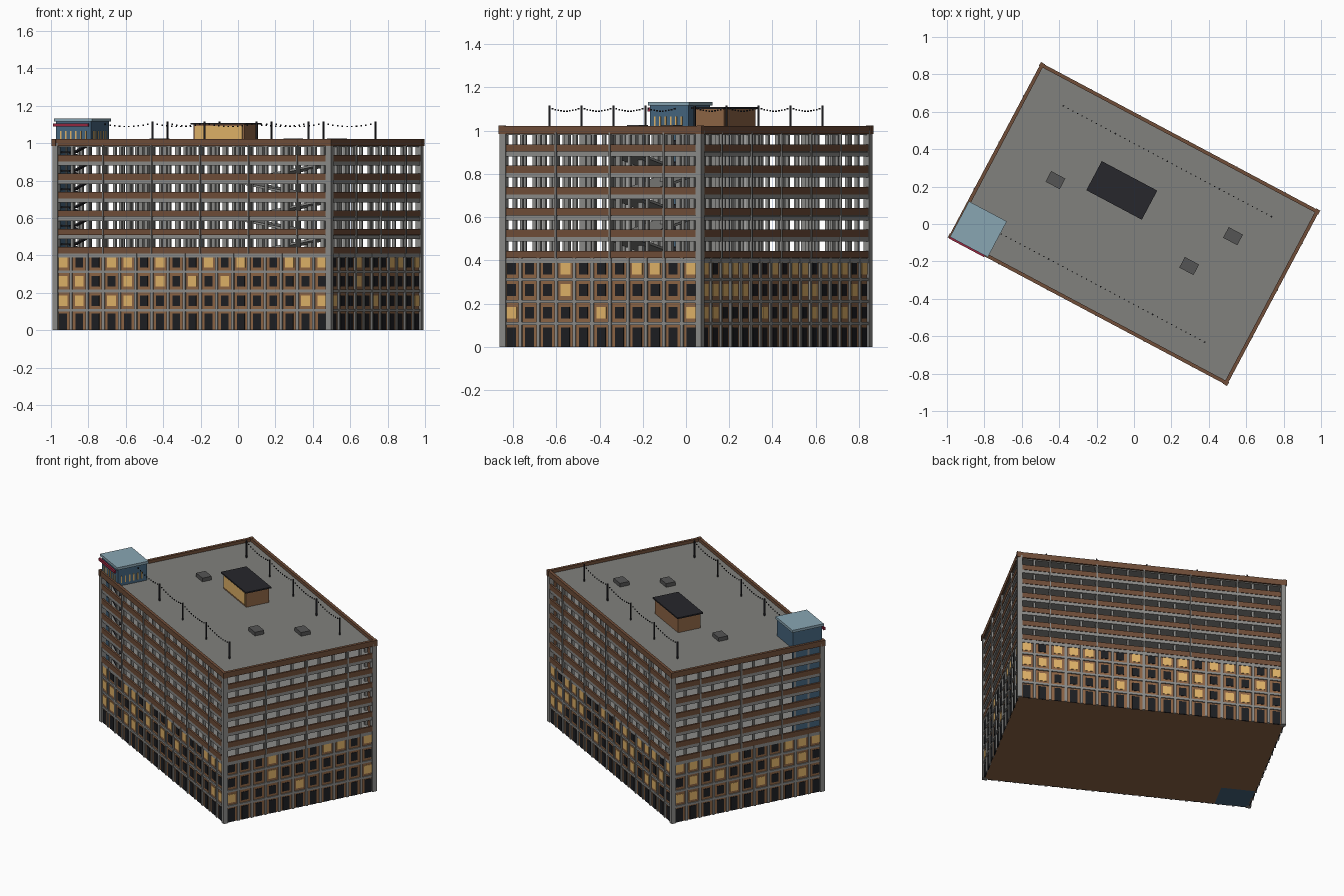
import bpy, bmesh, math, random
from mathutils import Matrix, Vector

if "Cube" in bpy.data.objects:
    bpy.data.objects.remove(bpy.data.objects["Cube"])

random.seed(4)
ROT = Matrix.Rotation(math.radians(-28), 4, 'Z')
HU, HV = 0.832, 0.517            # half size of the main body
NU, NV = 17, 11                  # window bays on long / short sides
BASE, STEP, LEVELS = 0.41, 0.0985, 6


def mat(name, c):
    m = bpy.data.materials.new(name)
    m.diffuse_color = (*c, 1)
    m.use_nodes = True
    m.node_tree.nodes["Principled BSDF"].inputs["Base Color"].default_value = m.diffuse_color
    return m


BRICK = mat("brick", (0.27, 0.13, 0.06))
BROWN = mat("spandrel_brown", (0.16, 0.075, 0.04))
CONC = mat("concrete", (0.26, 0.26, 0.25))
DECK = mat("roof_grey", (0.22, 0.22, 0.205))
DARK = mat("dark_glass", (0.012, 0.013, 0.016))
LIT = mat("lit_glass", (0.75, 0.45, 0.14))
BLUE = mat("blue_glass", (0.06, 0.13, 0.21))
PALE = mat("pale_blue", (0.25, 0.38, 0.45))
RED = mat("red", (0.3, 0.02, 0.05))
BLACK = mat("black_metal", (0.02, 0.02, 0.025))


class Part:
    """Collects boxes into one object, in the building's own turned frame."""
    def __init__(self, name, material):
        self.name, self.material, self.bm = name, material, bmesh.new()

    def box(self, x0, x1, y0, y1, z0, z1, tilt=0):
        m = (Matrix.Translation(((x0 + x1) / 2, (y0 + y1) / 2, (z0 + z1) / 2))
             @ Matrix.Rotation(tilt, 4, 'Y')
             @ Matrix.Diagonal((abs(x1 - x0), abs(y1 - y0), abs(z1 - z0), 1)))
        bmesh.ops.create_cube(self.bm, size=1, matrix=m)

    def done(self):
        me = bpy.data.meshes.new(self.name)
        self.bm.transform(ROT)
        self.bm.to_mesh(me)
        self.bm.free()
        me.materials.append(self.material)
        bpy.context.collection.objects.link(bpy.data.objects.new(self.name, me))


def wall_box(part, side, a0, a1, d0, d1, z0, z1):
    """Box on one of four facades: a runs along it, d is depth outwards."""
    if side in (0, 1):
        s = -1 if side == 0 else 1
        part.box(a0, a1, s * (HV + d0), s * (HV + d1), z0, z1)
    else:
        s = -1 if side == 2 else 1
        part.box(s * (HU + d0), s * (HU + d1), a0, a1, z0, z1)


def ring(part, d0, d1, z0, z1):
    for side in range(4):
        h = HU + d1 if side < 2 else HV + d0
        wall_box(part, side, -h, h, d0, d1, z0, z1)


# Solid lower storeys
p = Part("lower_body", BRICK)
p.box(-HU, HU, -HV, HV, 0, BASE - 0.02)
p.done()

# Windows, pilasters and floor bands of the lower storeys
dark, lit = Part("dark_windows", DARK), Part("lit_windows", LIT)
frame = Part("facade_frame", CONC)
rows = [(0.0, 0.09), (0.13, 0.185), (0.235, 0.29), (0.335, 0.39)]
for side in range(4):
    n, h = (NU, HU) if side < 2 else (NV, HV)
    w = 2 * h / n
    for i in range(n):
        c = -h + w * (i + 0.5)
        for r, (z0, z1) in enumerate(rows):
            on = r > 0 and random.random() < 0.4
            hw = 0.026 if on else 0.023
            wall_box(lit if on else dark, side, c - hw, c + hw, -0.005, 0.003, z0, z1)
    for i in range(n + 1):
        c = -h + w * i
        wall_box(frame, side, c - 0.008, c + 0.008, -0.005, 0.008, 0, BASE)
for z in (0.107, 0.21, 0.312):
    ring(frame, -0.005, 0.007, z - 0.007, z + 0.007)
for part in (dark, lit, frame):
    part.done()

# Parking decks, spandrels and posts of the open storeys
slabs, span = Part("parking_decks", CONC), Part("spandrels", BROWN)
posts, cols = Part("facade_posts", CONC), Part("inner_columns", CONC)
for k in range(LEVELS):
    z = BASE + STEP * k
    slabs.box(-HU, HU, -HV, HV, z - 0.022, z)
    ring(slabs, -0.01, 0.006, z - 0.022, z - 0.001)
    ring(span, -0.004, 0.008, z, z + 0.034)
top = BASE + STEP * LEVELS
for side in range(4):
    n, h = (NU, HU) if side < 2 else (NV, HV)
    for i in range(1, n):
        c = -h + 2 * h / n * i
        wall_box(posts, side, c - 0.007, c + 0.007, -0.02, -0.003, BASE, top - 0.01)
        if i % 3 == 0:
            wall_box(posts, side, c - 0.004, c + 0.004, 0.0, 0.013, BASE, top - 0.01)
for su in (-1, 1):
    for sv in (-1, 1):
        posts.box(su * (HU - 0.02), su * (HU + 0.011), sv * (HV - 0.02), sv * (HV + 0.011), 0, top)
for i in range(7):
    for j in range(3):
        u, v = -0.66 + 0.22 * i, -0.27 + 0.27 * j
        cols.box(u - 0.012, u + 0.012, v - 0.012, v + 0.012, BASE, top - 0.01)
for part in (slabs, span, posts, cols):
    part.done()

# Sloping car ramps between decks
p = Part("ramps", CONC)
length = 0.55
for k in range(LEVELS - 1):
    zc = BASE + STEP * (k + 0.5) - 0.01
    s = 1 if k % 2 else -1
    p.box(0.03, 0.03 + length, -0.1, 0.06, zc - 0.006, zc + 0.006, s * math.atan(STEP / length))
p.done()

# Roof deck and parapet
p = Part("roof_deck", DECK)
p.box(-HU, HU, -HV, HV, top - 0.022, top)
p.done()
p = Part("parapet", BROWN)
ring(p, -0.008, 0.011, top - 0.016, 1.022)
for su in (-1, 1):
    for sv in (-1, 1):
        p.box(su * (HU - 0.01), su * (HU + 0.014), sv * (HV - 0.01), sv * (HV + 0.014), 0.985, 1.023)
p.done()

# Corner stair tower: glass side, stairs and rooftop cabin
TU0, TU1, TV0, TV1 = -0.828, -0.615, -0.515, -0.315
p = Part("stair_tower_glass", BLUE)
p.box(TU0, TU1, TV0, TV1, top - 0.01, 1.115)
p.box(TU0, TU0 + 0.012, TV0, TV1, BASE, top)
p.box(TU0, TU1, TV0, TV1, -0.0, 0.01)
p.done()
p = Part("stair_tower_roof", PALE)
p.box(TU0 - 0.008, TU1 + 0.008, TV0 - 0.008, TV1 + 0.008, 1.115, 1.132)
p.done()
p = Part("stair_flights", BLACK)
for k in range(LEVELS):
    z = BASE + STEP * (k + 0.5)
    p.box(TU0 + 0.02, TU0 + 0.07, TV0 + 0.02, TV1 - 0.08, z - 0.004, z + 0.004)
    for s, v in ((1, TV0 + 0.03), (-1, TV0 + 0.085)):
        zc = z - s * STEP / 4
        p.box(TU0 + 0.06, TU0 + 0.16, v, v + 0.04, zc - 0.004, zc + 0.004, s * 0.45)
p.done()
p = Part("tower_lit_slits", LIT)
for i in range(6):
    u, v = TU0 + 0.03 + 0.03 * i, TV0 + 0.025 + 0.028 * i
    p.box(u - 0.004, u + 0.004, TV0 - 0.003, TV0 + 0.01, 1.02, 1.065)
    p.box(TU1 - 0.01, TU1 + 0.003, v - 0.004, v + 0.004, 1.02, 1.065)
p.done()
p = Part("tower_red_strip", RED)
p.box(TU0 - 0.01, TU1 - 0.01, TV0 - 0.018, TV0 - 0.006, 1.088, 1.106)
p.done()

# Rooftop bar hut
HX, HY = -0.142, 0.128
p = Part("hut_walls", BRICK)
p.box(HX - 0.155, HX + 0.155, HY - 0.078, HY + 0.078, top - 0.01, 1.1)
p.done()
p = Part("hut_lit_front", LIT)
p.box(HX - 0.142, HX + 0.142, HY - 0.082, HY - 0.07, 1.012, 1.093)
p.done()
p = Part("hut_roof", BLACK)
p.box(HX - 0.168, HX + 0.168, HY - 0.088, HY + 0.088, 1.1, 1.109)
p.done()

# Rooftop air units
p = Part("air_units", mat("unit_grey", (0.09, 0.09, 0.09)))
for u, v in ((-0.481, 0.01), (0.498, 0.191), (0.366, -0.06)):
    p.box(u - 0.043, u + 0.043, v - 0.032, v + 0.032, top - 0.005, 1.026)
p.done()

# Light poles with sagging bulb strings
poles, bulbs = Part("light_poles", BLACK), Part("string_bulbs", BLACK)
for v in (-0.38, 0.38):
    for i in range(5):
        u = -0.63 + 0.315 * i
        poles.box(u - 0.004, u + 0.004, v - 0.004, v + 0.004, top - 0.005, 1.116)
        if i < 4:
            for j in range(1, 11):
                t = j / 11
                z = 1.108 - 0.018 * 4 * t * (1 - t)
                x = u + 0.315 * t
                bulbs.box(x - 0.003, x + 0.003, v - 0.003, v + 0.003, z - 0.004, z + 0.003)
poles.done()
bulbs.done()
